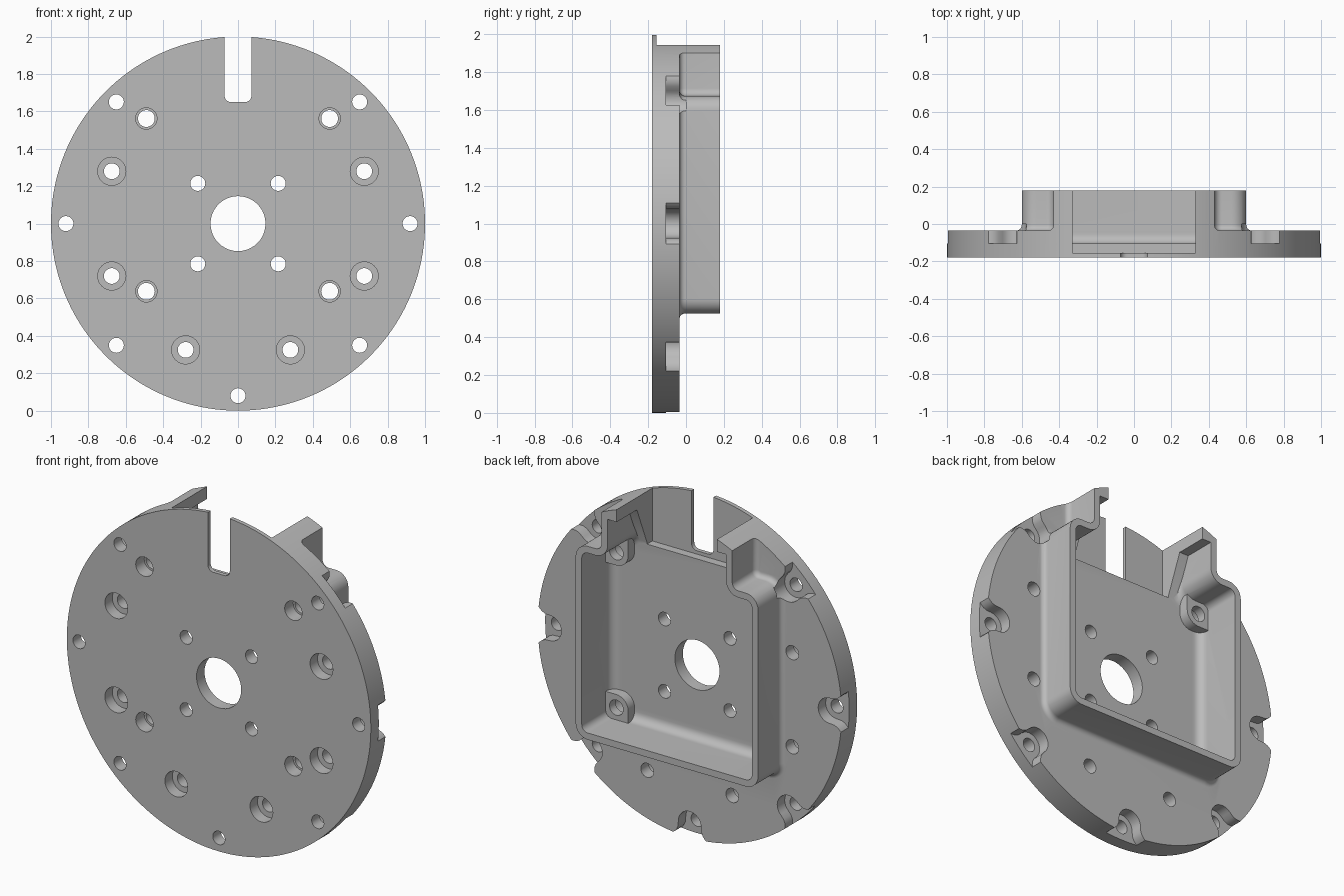
import bpy, bmesh, math

cube = bpy.data.objects.get("Cube")
if cube:
    bpy.data.objects.remove(cube, do_unlink=True)

FRONT, DECK, BACK = -0.18, -0.035, 0.18
FLOOR, CHANNEL = -0.105, -0.155

metal = bpy.data.materials.new("plain grey")
metal.use_nodes = True
metal.diffuse_color = (0.5, 0.5, 0.5, 1)
metal.node_tree.nodes["Principled BSDF"].inputs["Base Color"].default_value = (0.5, 0.5, 0.5, 1)


def loft(name, rings):
    """Closed solid through rings of equal point count."""
    bm = bmesh.new()
    loops = [[bm.verts.new(p) for p in ring] for ring in rings]
    n = len(loops[0])
    for a, b in zip(loops, loops[1:]):
        for i in range(n):
            j = (i + 1) % n
            bm.faces.new((a[i], a[j], b[j], b[i]))
    bm.faces.new(loops[0])
    bm.faces.new(loops[-1])
    bmesh.ops.recalc_face_normals(bm, faces=bm.faces)
    mesh = bpy.data.meshes.new(name)
    bm.to_mesh(mesh)
    bm.free()
    ob = bpy.data.objects.new(name, mesh)
    mesh.materials.append(metal)
    bpy.context.collection.objects.link(ob)
    return ob


def prism(name, outline, y0, y1):
    return loft(name, [[(x, y, z) for x, z in outline] for y in (y0, y1)])


def circle(x, z, r, n=40):
    return [(x + r * math.cos(math.tau * i / n), z + r * math.sin(math.tau * i / n)) for i in range(n)]


def rectangle(x0, x1, z0, z1):
    return [(x0, z0), (x1, z0), (x1, z1), (x0, z1)]


def rounded(corners, steps=8):
    """Round right-angled corners given as (x, z, radius)."""
    pts = []
    for i, (x, z, r) in enumerate(corners):
        if r == 0:
            pts.append((x, z))
            continue
        units = []
        for k in (i - 1, (i + 1) % len(corners)):
            dx, dz = corners[k][0] - x, corners[k][1] - z
            length = math.hypot(dx, dz)
            units.append((dx / length, dz / length))
        u, v = units
        for s in range(steps + 1):
            t = math.pi / 2 * s / steps
            a, b = r * (1 - math.sin(t)), r * (1 - math.cos(t))
            pts.append((x + a * u[0] + b * v[0], z + a * u[1] + b * v[1]))
    return pts


def housing_outline(d):
    """Square housing with a neck at the top, inset by d."""
    w, n, bottom, top = 0.6 - d, 0.43 - d, 0.525 + d, 1.675 - d
    out, inn = max(0.08 - d, 0.006), 0.04 + d
    return rounded([(w, bottom, out), (w, top, out), (n, top, inn), (n, 2.2, 0),
                    (-n, 2.2, 0), (-n, top, inn), (-w, top, out), (-w, bottom, out)])


def filleted_housing(name, start, base, d, r, end):
    """Housing prism whose foot flares (r < 0) or tucks in (r > 0)."""
    levels = [(start, d + r)] if start < base else []
    for s in range(7):
        a = math.pi / 2 * s / 6
        levels.append((base + abs(r) * (1 - math.cos(a)), d + r * (1 - math.sin(a))))
    levels.append((end, d))
    return loft(name, [[(x, y, z) for x, z in housing_outline(i)] for y, i in levels])


def combine(target, tool, operation):
    mod = target.modifiers.new("combine", 'BOOLEAN')
    mod.operation = operation
    mod.solver = 'EXACT'
    mod.object = tool
    bpy.ops.object.select_all(action='DESELECT')
    bpy.context.view_layer.objects.active = target
    target.select_set(True)
    bpy.ops.object.modifier_apply(modifier=mod.name)
    bpy.data.objects.remove(tool, do_unlink=True)


def add(tool):
    combine(plate, tool, 'UNION')


def cut(tool):
    combine(plate, tool, 'DIFFERENCE')


def drill(x, z, r, y0=-0.4, y1=0.4):
    cut(prism("drill", circle(x, z, r), y0, y1))


# Round plate with the raised housing and its hollow
plate = prism("mounting_plate", circle(0, 1, 1.05, 96), FRONT, DECK)
add(filleted_housing("housing", -0.1, DECK, 0, -0.03, BACK))
cut(filleted_housing("pocket", FLOOR, FLOOR, 0.04, 0.05, 0.4))

# Sloped cheeks thickening both sides of the neck
cheek = [(-0.14, 1.64), (-0.105, 1.64), (-0.01, 1.87), (BACK, 1.87), (BACK, 2.2), (-0.14, 2.2)]
for side in (-1, 1):
    add(loft("cheek", [[(side * x, y, z) for y, z in cheek] for x in (0.32, 0.41)]))

# Screw bosses blended into the housing corners
for sx in (-1, 1):
    for sz in (-1, 1):
        x, z, r = sx * 0.49, 1.1 + sz * 0.462, 0.078
        ex, ez = sx * 0.58, 1.1 + sz * 0.555
        add(prism("boss", circle(x, z, r), -0.14, -0.045))
        add(prism("boss_side", rectangle(min(x, ex), max(x, ex), z - r, z + r), -0.14, -0.045))
        add(prism("boss_end", rectangle(x - r, x + r, min(z, ez), max(z, ez)), -0.14, -0.045))

# Trim everything to the round rim, then open the neck channel and cable slot
combine(plate, prism("rim", circle(0, 1, 1, 160), -0.4, 0.4), 'INTERSECT')
cut(prism("channel", rectangle(-0.33, 0.33, 1.63, 2.2), CHANNEL, 0.4))
cut(prism("slot", rounded([(-0.072, 1.65, 0.035), (0.072, 1.65, 0.035),
                           (0.072, 2.2, 0), (-0.072, 2.2, 0)]), -0.4, 0.4))

# Rim holes, each with a flared recess opening through the edge
flare = [(0.95, 0.077), (0.97, 0.085), (0.985, 0.097), (1.0, 0.115), (1.1, 0.2)]
arc = [math.pi / 2 + math.pi * i / 16 for i in range(17)]
recess = ([(r, t) for r, t in reversed(flare)]
          + [(0.92 + 0.075 * math.cos(a), 0.075 * math.sin(a)) for a in arc]
          + [(r, -t) for r, t in flare])
for step in (0, 1, 3, 4, 5, 6, 7):
    a = step * math.pi / 4
    c, s = math.cos(a), math.sin(a)
    cut(prism("recess", [(r * c - t * s, 1 + r * s + t * c) for r, t in recess], FLOOR, 0))
    drill(0.92 * c, 1 + 0.92 * s, 0.04)

# Counterbored face holes, boss holes and motor holes
for side in (-1, 1):
    for x, z in ((0.675, 1.28), (0.675, 0.72), (0.28, 0.325)):
        drill(side * x, z, 0.042)
        drill(side * x, z, 0.075, -0.4, -0.11)
    for z in (1.562, 0.638):
        drill(side * 0.49, z, 0.045)
        drill(side * 0.49, z, 0.057, -0.4, -0.1)
    for z in (1.215, 0.785):
        drill(side * 0.215, z, 0.04)
drill(0, 1, 0.147)

bpy.ops.object.select_all(action='DESELECT')
plate.select_set(True)
bpy.context.view_layer.objects.active = plate
bpy.ops.object.shade_smooth_by_angle(angle=math.radians(30))
